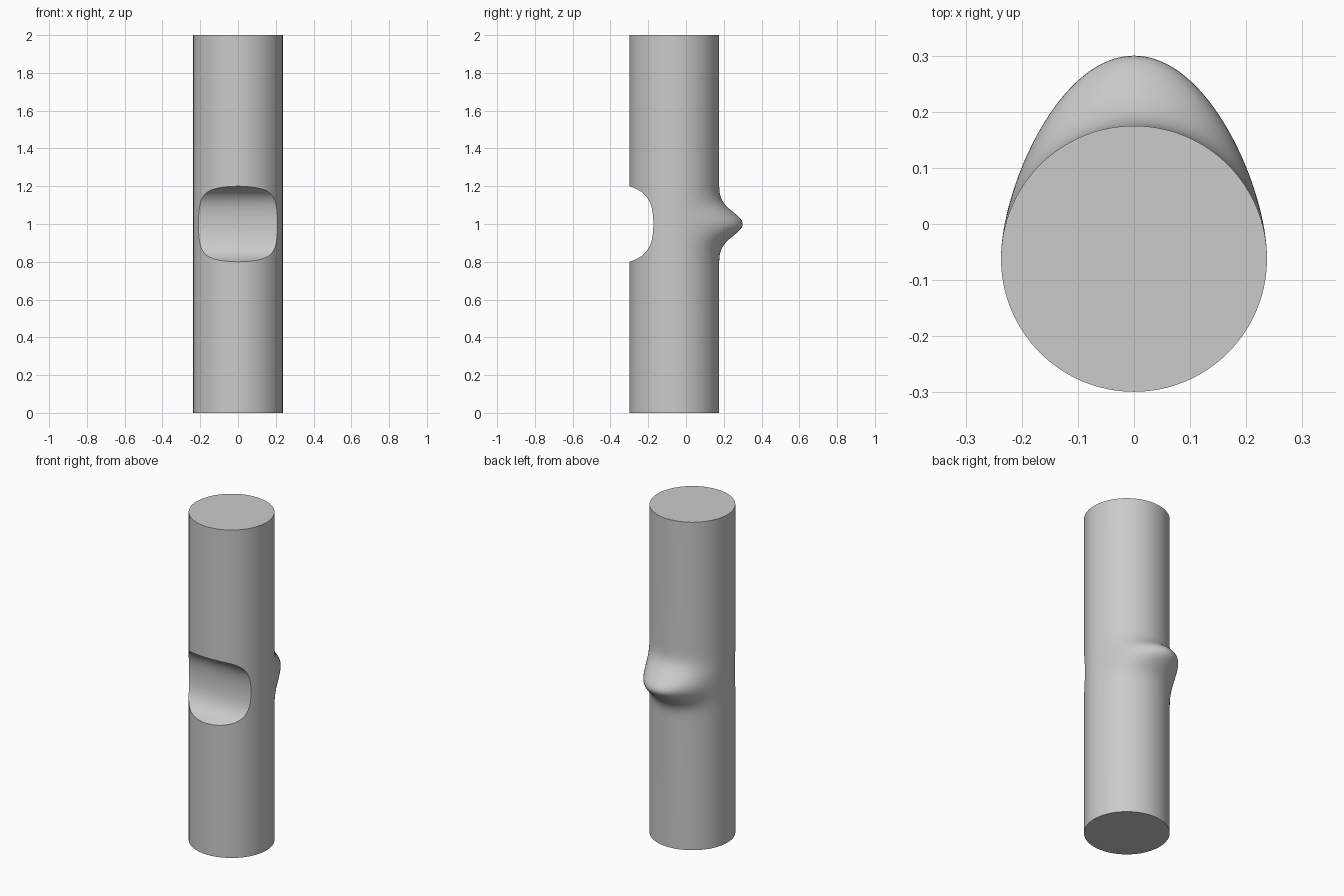
import bpy, bmesh, math
from mathutils import Vector
from mathutils.geometry import interpolate_bezier

RADIUS, CENTRE_Y, HEIGHT, MID = 0.237, -0.062, 2.0, 1.0
SIDES, ROWS = 128, 48

cube = bpy.data.objects.get("Cube")
if cube:
    bpy.data.objects.remove(cube)

grey = bpy.data.materials.new("plain_grey")
grey.use_nodes = True
grey.diffuse_color = (0.6, 0.6, 0.6, 1)
grey.node_tree.nodes["Principled BSDF"].inputs["Base Color"].default_value = grey.diffuse_color


def make_object(name, bm):
    bmesh.ops.recalc_face_normals(bm, faces=bm.faces)
    mesh = bpy.data.meshes.new(name)
    bm.to_mesh(mesh)
    bm.free()
    mesh.materials.append(grey)
    obj = bpy.data.objects.new(name, mesh)
    bpy.context.collection.objects.link(obj)
    return obj


def bulge(z):
    """Bell-shaped swelling that fades out away from mid height."""
    return 0.125 * math.exp(-((z - MID) / 0.088) ** 2)


# Column: stacked rings, swollen towards the back around mid height
bm = bmesh.new()
levels = [0] + [MID - 0.22 + 0.44 * i / ROWS for i in range(ROWS + 1)] + [HEIGHT]
rings = []
for z in levels:
    ring = []
    for i in range(SIDES):
        a = math.tau * i / SIDES
        back = max(math.sin(a), 0) ** 2
        ring.append(bm.verts.new((RADIUS * math.cos(a),
                                  CENTRE_Y + RADIUS * math.sin(a) + bulge(z) * back, z)))
    rings.append(ring)
for low, high in zip(rings, rings[1:]):
    for i in range(SIDES):
        j = (i + 1) % SIDES
        bm.faces.new((low[i], low[j], high[j], high[i]))
bm.faces.new(rings[0])
bm.faces.new(rings[-1])
column = make_object("column", bm)

# Notch cutter: rounded profile extruded straight across the front
curve = interpolate_bezier(Vector((-0.299, 0.2)), Vector((-0.23, 0.175)),
                           Vector((-0.172, 0.145)), Vector((-0.173, 0)), 24)
upper = [Vector((-0.35, 0.218))] + list(curve)
profile = [(p.x, MID + p.y) for p in upper]
profile += [(p.x, MID - p.y) for p in reversed(upper[:-1])]
bm = bmesh.new()
face = bm.faces.new([bm.verts.new((-0.4, y, z)) for y, z in profile])
side = bmesh.ops.extrude_face_region(bm, geom=[face])
bmesh.ops.translate(bm, vec=(0.8, 0, 0),
                    verts=[v for v in side["geom"] if isinstance(v, bmesh.types.BMVert)])
cutter = make_object("notch_cutter", bm)
cutter.hide_render = True

# Cut the notch, then remove the cutter and smooth the column
cut = column.modifiers.new("notch", 'BOOLEAN')
cut.operation, cut.solver, cut.object = 'DIFFERENCE', 'EXACT', cutter
bpy.ops.object.select_all(action='DESELECT')
bpy.context.view_layer.objects.active = column
column.select_set(True)
bpy.ops.object.modifier_apply(modifier=cut.name)
bpy.data.objects.remove(cutter)
bpy.ops.object.shade_smooth_by_angle(angle=math.radians(30))
